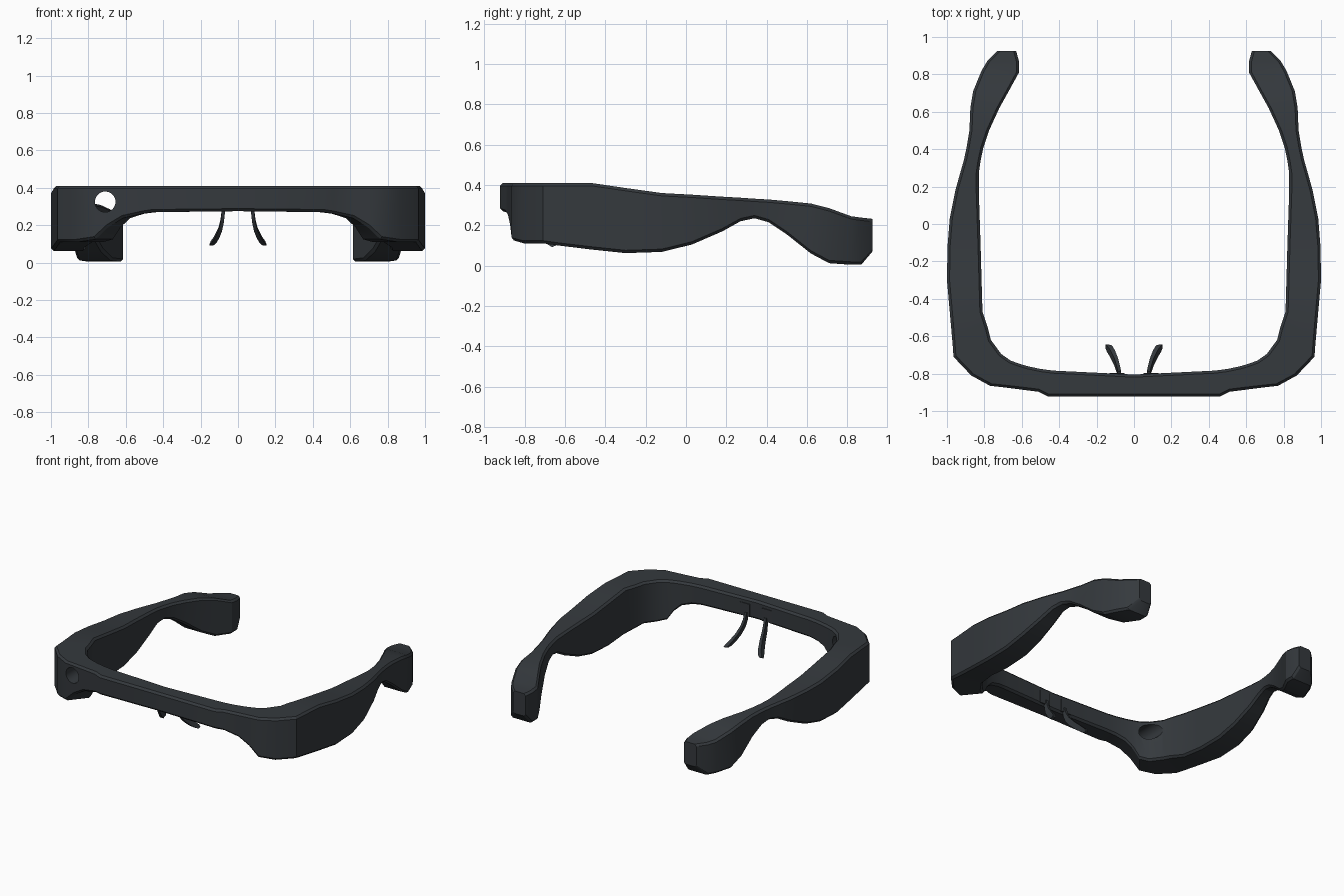
import bpy, bmesh, math
from mathutils import Vector

if "Cube" in bpy.data.objects:
    bpy.data.objects.remove(bpy.data.objects["Cube"])

mat = bpy.data.materials.new("dark_slate")
mat.diffuse_color = (0.035, 0.041, 0.047, 1)
mat.use_nodes = True
mat.node_tree.nodes["Principled BSDF"].inputs["Base Color"].default_value = mat.diffuse_color


def loft(name, rings, cap_start=True):
    """Skin a list of equal-length rings and mirror the result across x = 0."""
    bm = bmesh.new()
    vr = [[bm.verts.new(p) for p in r] for r in rings]
    n = len(vr[0])
    for a, b in zip(vr, vr[1:]):
        for k in range(n):
            bm.faces.new((a[k], a[(k + 1) % n], b[(k + 1) % n], b[k]))
    bm.faces.new(vr[-1])
    if cap_start:
        bm.faces.new(vr[0])
    bmesh.ops.recalc_face_normals(bm, faces=bm.faces)
    me = bpy.data.meshes.new(name)
    bm.to_mesh(me)
    bm.free()
    me.materials.append(mat)
    ob = bpy.data.objects.new(name, me)
    bpy.context.collection.objects.link(ob)
    m = ob.modifiers.new("mirror", 'MIRROR')
    m.merge_threshold = 0.0005
    activate(ob)
    bpy.ops.object.modifier_apply(modifier="mirror")
    return ob


def activate(ob):
    bpy.ops.object.select_all(action='DESELECT')
    ob.select_set(True)
    bpy.context.view_layer.objects.active = ob


# Stations from bridge to temple tip: outer x, y, inner x, y, top z, bottom z
stations = [
    (0, -.922, 0, -.805, .41, .275), (.46, -.922, .43, -.784, .41, .27),
    (.51, -.897, .5, -.775, .41, .262), (.62, -.883, .57, -.76, .41, .238),
    (.70, -.873, .62, -.745, .41, .19), (.77, -.865, .66, -.73, .41, .125),
    (.87, -.81, .71, -.695, .41, .11), (.965, -.71, .765, -.62, .41, .11),
    (.97, -.64, .78, -.56, .41, .10), (.985, -.47, .81, -.47, .41, .08),
    (1, -.3, .815, -.3, .385, .062), (.997, -.12, .82, -.12, .36, .068),
    (.985, .03, .825, .03, .352, .105), (.955, .18, .83, .18, .342, .17),
    (.93, .27, .83, .27, .337, .22), (.91, .34, .82, .34, .332, .235),
    (.895, .41, .805, .41, .328, .215), (.88, .5, .775, .5, .32, .155),
    (.875, .62, .72, .62, .308, .06), (.86, .71, .67, .71, .285, .012),
    (.815, .82, .615, .81, .245, .005), (.785, .87, .615, .87, .238, .005),
    (.73, .925, .63, .925, .232, .07),
]
C = 0.014  # edge chamfer


def section(ox, oy, ix, iy, zt, zb):
    o, i = Vector((ox, oy, 0)), Vector((ix, iy, 0))
    d = (i - o).normalized() * C
    pts = [(o, zb + C), (o, zt - C), (o + d, zt), (i - d, zt),
           (i, zt - C), (i, zb + C), (i - d, zb), (o + d, zb)]
    return [(p.x, p.y, z) for p, z in pts]


frame = loft("frame", [section(*s) for s in stations], cap_start=False)

# Round see-through hole in one front corner
bpy.ops.mesh.primitive_cylinder_add(vertices=32, radius=0.055, depth=0.55,
                                    location=(-.71, -.725, .325),
                                    rotation=(math.pi / 2, 0, 0))
cutter = bpy.context.object
cutter.name = "hole_cutter"
cutter.hide_render = True
b = frame.modifiers.new("hole", 'BOOLEAN')
b.operation, b.object, b.solver = 'DIFFERENCE', cutter, 'EXACT'
activate(frame)
bpy.ops.object.modifier_apply(modifier="hole")
bpy.data.objects.remove(cutter)
bpy.ops.object.shade_smooth_by_angle(angle=math.radians(28))

# Curved nose pad arms: centre x, y, z, half thickness, half width
path = [(.078, -.80, .31, .009, .012), (.080, -.79, .26, .009, .014),
        (.085, -.772, .22, .009, .018), (.096, -.735, .175, .010, .02),
        (.114, -.695, .135, .012, .02), (.132, -.665, .108, .014, .016),
        (.142, -.655, .096, .010, .01)]
rings = []
for x, y, z, t, w in path:
    rings.append([(x - t, y - w, z - w * .4), (x + t, y - w, z - w * .4),
                  (x + t, y + w, z + w * .4), (x - t, y + w, z + w * .4)])
pads = loft("nose_pads", rings)
activate(pads)
bpy.ops.object.shade_smooth_by_angle(angle=math.radians(40))

# Small mounting plates behind the bridge
loft("pad_mounts", [[(x, -.815, .285), (x, -.796, .285),
                     (x, -.796, .375), (x, -.815, .375)] for x in (.05, .13)])
